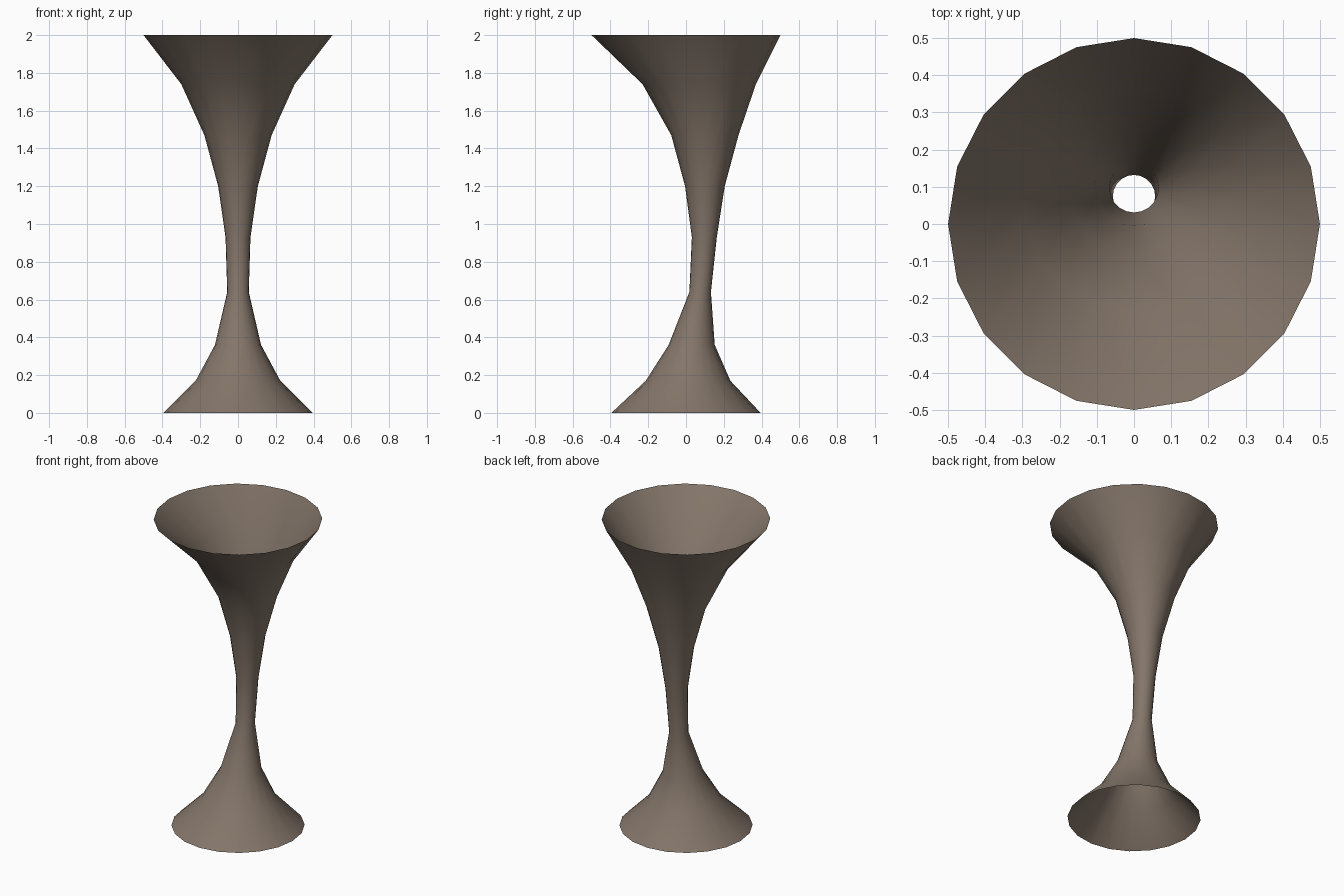
import bpy, bmesh, math

if "Cube" in bpy.data.objects:
    bpy.data.objects.remove(bpy.data.objects["Cube"])

# Single material
mat = bpy.data.materials.new("taupe clay")
mat.diffuse_color = (0.23, 0.18, 0.143, 1)
mat.use_nodes = True
mat.node_tree.nodes["Principled BSDF"].inputs["Base Color"].default_value = mat.diffuse_color

# Ring stations of the bent hourglass: height, radius, y offset
RINGS = [(0, .395, 0), (.17, .224, .011), (.36, .122, .03), (.64, .057, .075),
         (.93, .066, .097), (1.2, .105, .10), (1.47, .178, .10),
         (1.74, .30, .07), (2.0, .50, 0)]
SIDES = 20

# Open flared tube, lofted through the rings
bm = bmesh.new()
loops = [[bm.verts.new((r * math.cos(math.tau * i / SIDES),
                        y + r * math.sin(math.tau * i / SIDES), z))
          for i in range(SIDES)] for z, r, y in RINGS]
for low, high in zip(loops, loops[1:]):
    for i in range(SIDES):
        j = (i + 1) % SIDES
        bm.faces.new((low[i], low[j], high[j], high[i])).smooth = True

mesh = bpy.data.meshes.new("flared_tube")
bm.to_mesh(mesh)
bm.free()
mesh.materials.append(mat)
tube = bpy.data.objects.new("flared_tube", mesh)
bpy.context.collection.objects.link(tube)
